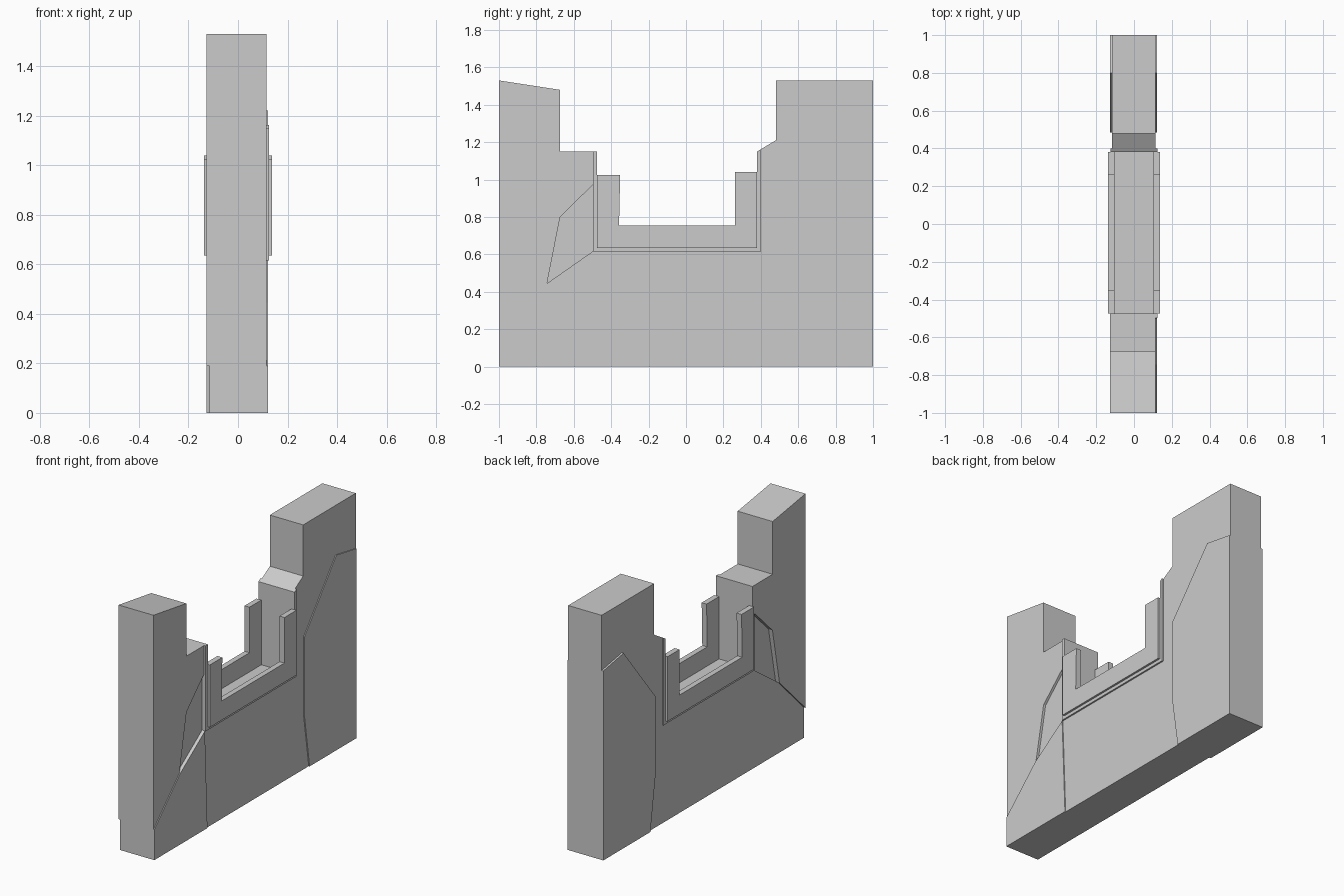
import bpy, bmesh


def slab(name, x0, x1, outline):
    """Extrude a (y, z) outline along x."""
    bm = bmesh.new()
    face = bm.faces.new([bm.verts.new((x0, y, z)) for y, z in outline])
    ext = bmesh.ops.extrude_face_region(bm, geom=[face])
    new = [v for v in ext["geom"] if isinstance(v, bmesh.types.BMVert)]
    bmesh.ops.translate(bm, verts=new, vec=(x1 - x0, 0, 0))
    bmesh.ops.recalc_face_normals(bm, faces=bm.faces[:])
    me = bpy.data.meshes.new(name)
    bm.to_mesh(me)
    bm.free()
    ob = bpy.data.objects.new(name, me)
    bpy.context.collection.objects.link(ob)
    return ob


# broken left column of the wall
slab("left_column", -0.127, 0.115,
     [(-1, .19), (-.743, .445), (-.673, .8), (-.5, .97), (-.475, .97),
      (-.475, 1.15), (-.675, 1.15), (-.675, 1.48), (-1, 1.53)])

# slightly proud panel at the lower left corner
slab("lower_left_panel", -0.116, 0.121,
     [(-1, 0), (-.475, 0), (-.5, .615), (-.743, .445), (-1, .19)])

# sunken patch where the facing has fallen away
slab("sunken_patch", -0.1, 0.1,
     [(-.743, .445), (-.5, .615), (-.475, .635), (-.475, .97),
      (-.5, .97), (-.673, .8)])

# wall under the window together with the right column
slab("sill_and_right_column", -0.116, 0.115,
     [(-.475, 0), (.535, 0), (.485, .33), (.485, .83), (.8, 1.22), (1, 1.185),
      (1, 1.53), (.48, 1.53), (.48, 1.21), (.38, 1.15), (.38, .635),
      (-.475, .635), (-.5, .615)])

# raised panel on the right column
slab("right_panel", -0.128, 0.121,
     [(.535, 0), (1, 0), (1, 1.185), (.8, 1.22), (.485, .83), (.485, .33)])

# thin trim and thick frame around the opening, one on each face
for side, s in (("front", 1), ("back", -1)):
    slab(f"window_trim_{side}", s * 0.1, s * 0.125,
         [(-.498, .615), (.4, .615), (.4, 1.162), (.38, 1.15), (.38, .635),
          (-.475, .635), (-.475, 1.15), (-.498, 1.15)])
    slab(f"window_frame_{side}", s * 0.104, s * 0.138,
         [(-.475, .635), (.38, .635), (.38, 1.04), (.262, 1.04), (.262, .755),
          (-.358, .755), (-.352, 1.025), (-.475, 1.025)])
